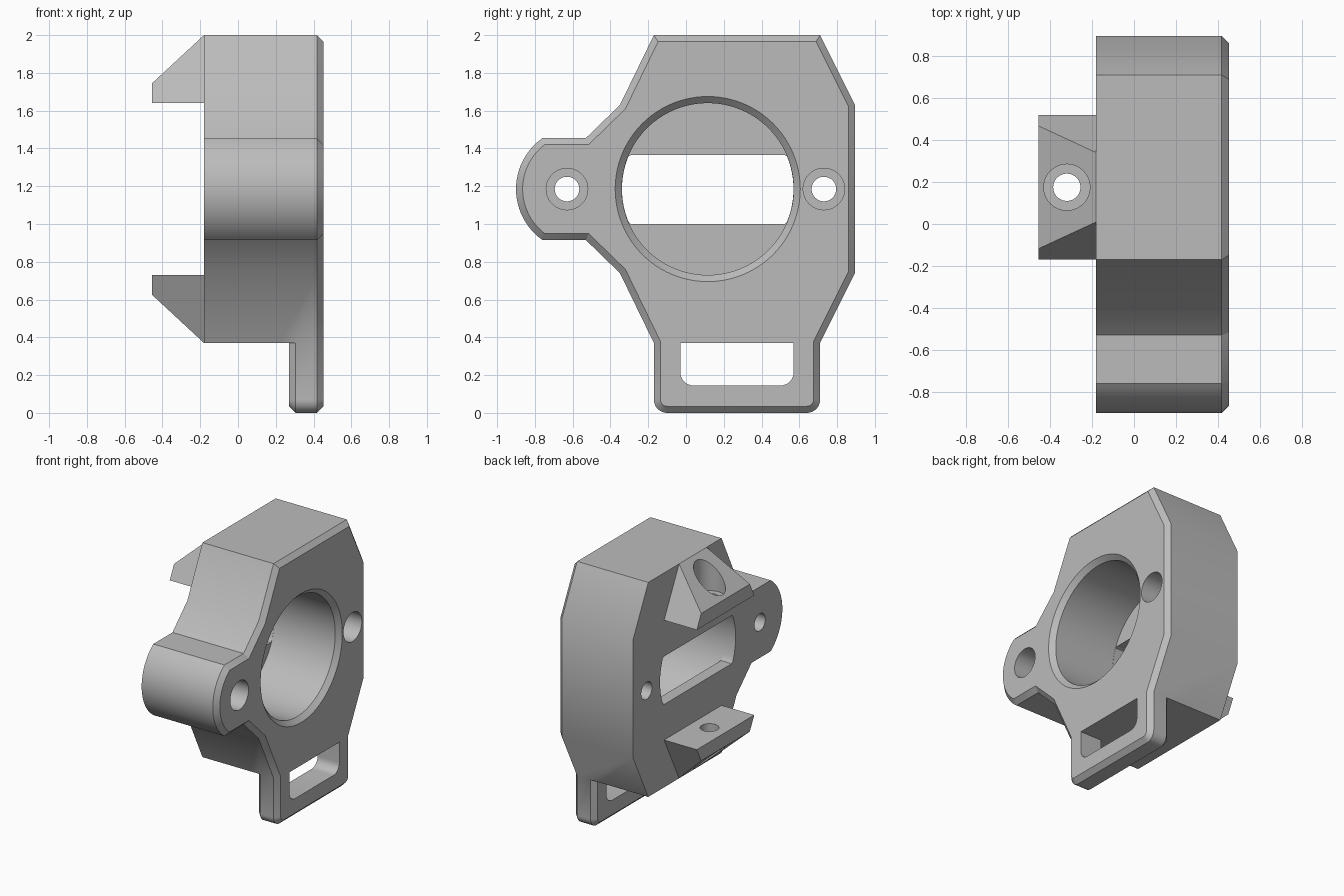
import bpy, bmesh
from math import cos, sin, pi, radians, asin
from mathutils import Vector

if "Cube" in bpy.data.objects:
    bpy.data.objects.remove(bpy.data.objects["Cube"])

grey = bpy.data.materials.new("plain grey")
grey.use_nodes = True
COLOR = (0.5, 0.5, 0.5, 1)
grey.diffuse_color = COLOR
grey.node_tree.nodes["Principled BSDF"].inputs["Base Color"].default_value = COLOR

BACK, FRONT, CHAMFER = -0.18, 0.453, 0.035
MID = 1.185           # height of the bore axis
BODY_BOTTOM, TAB_BACK = 0.37, 0.27


def make_object(name, bm):
    bmesh.ops.recalc_face_normals(bm, faces=bm.faces)
    mesh = bpy.data.meshes.new(name)
    bm.to_mesh(mesh)
    bm.free()
    mesh.materials.append(grey)
    obj = bpy.data.objects.new(name, mesh)
    bpy.context.collection.objects.link(obj)
    return obj


def arc(y, z, r, start, end, n):
    angles = [radians(start + (end - start) * i / n) for i in range(n + 1)]
    return [(y + r * cos(a), z + r * sin(a)) for a in angles]


def circle(y, z, r, n=64):
    return arc(y, z, r, 0, 360, n)[:-1]


def inset(points, d):
    """Mitred inset of a counter-clockwise outline."""
    result = []
    for i, p in enumerate(points):
        p = Vector(p)
        a = (p - Vector(points[i - 1])).normalized()
        b = (Vector(points[(i + 1) % len(points)]) - p).normalized()
        na, nb = Vector((-a.y, a.x)), Vector((-b.y, b.x))
        result.append(tuple(p + (na + nb) * d / (1 + na.dot(nb))))
    return result


def loft(name, sections, axis="x"):
    """Join equal-length outlines, each given as (position, points)."""
    bm = bmesh.new()
    rings = []
    for t, pts in sections:
        rings.append([bm.verts.new((t, a, b) if axis == "x" else (a, b, t))
                      for a, b in pts])
    bm.faces.new(rings[0])
    bm.faces.new(rings[-1])
    for r, s in zip(rings, rings[1:]):
        for i in range(len(r)):
            bm.faces.new((r[i - 1], r[i], s[i], s[i - 1]))
    return make_object(name, bm)


def cut(obj, cutter):
    cutter.hide_render = True
    mod = obj.modifiers.new("cut", "BOOLEAN")
    mod.operation, mod.solver, mod.object = "DIFFERENCE", "EXACT", cutter
    bpy.context.view_layer.objects.active = obj
    bpy.ops.object.modifier_apply(modifier=mod.name)
    bpy.data.objects.remove(cutter)


def box(y0, y1, z0, z1):
    return [(y0, z0), (y1, z0), (y1, z1), (y0, z1)]


# Housing outline with the side lug and the lower strap tab
half_angle = math_angle = asin(0.27 / 0.33) * 180 / pi
lug = arc(-0.57, MID, 0.33, 180 - half_angle, 180 + half_angle, 24)
outline = (arc(-0.10, 0.07, 0.07, 180, 270, 8) + arc(0.64, 0.07, 0.07, 270, 360, 8)
           + [(0.71, BODY_BOTTOM), (0.895, 0.74), (0.895, 1.63), (0.71, 2.0),
              (-0.17, 2.0), (-0.35, 1.63), (-0.53, 1.455)]
           + lug + [(-0.53, 0.915), (-0.35, 0.74), (-0.17, BODY_BOTTOM)])
housing = loft("housing", [(BACK, outline), (FRONT - CHAMFER, outline),
                           (FRONT, inset(outline, CHAMFER))])

# Thin the tab and chamfer its rear rim
cut(housing, loft("tab_cutter", [(BACK - 0.2, box(-0.5, 1, -0.2, BODY_BOTTOM)),
                                 (TAB_BACK, box(-0.5, 1, -0.2, BODY_BOTTOM))]))
bm = bmesh.new()
bm.from_mesh(housing.data)
bmesh.ops.remove_doubles(bm, verts=bm.verts, dist=0.0005)
rim = [e for e in bm.edges
       if all(abs(v.co.x - TAB_BACK) < 0.001 for v in e.verts)
       and min(v.co.z for v in e.verts) < BODY_BOTTOM - 0.01]
bmesh.ops.bevel(bm, geom=rim, offset=CHAMFER, segments=1, affect="EDGES",
                clamp_overlap=False)
bm.to_mesh(housing.data)
bm.free()

# Strap slot in the tab
slot = (arc(0.04, 0.215, 0.07, 180, 270, 8) + arc(0.50, 0.215, 0.07, 270, 360, 8)
        + [(0.57, BODY_BOTTOM), (-0.03, BODY_BOTTOM)])
cut(housing, loft("slot_cutter", [(0.1, slot), (0.6, slot)]))

# Main bore with chamfered mouth, and the window through the rear wall
BORE_Y, BORE_R, FLOOR = 0.115, 0.455, BACK + 0.09
bore = [(FLOOR, BORE_R), (FRONT - CHAMFER, BORE_R), (FRONT + 0.035, BORE_R + 0.07)]
cut(housing, loft("bore_cutter", [(x, circle(BORE_Y, MID, r, 96)) for x, r in bore]))
window = [(y, min(max(z, 1.0), 1.365)) for y, z in circle(BORE_Y, MID, BORE_R - 0.001, 96)]
cut(housing, loft("window_cutter", [(BACK - 0.1, window), (FLOOR + 0.05, window)]))

# Counterbored screw holes on both sides of the bore
for y in (-0.63, 0.73):
    steps = [(BACK - 0.1, 0.065), (FLOOR, 0.065), (FLOOR, 0.11), (FRONT + 0.1, 0.11)]
    cut(housing, loft("screw_cutter", [(x, circle(y, MID, r, 48)) for x, r in steps]))

# Wedge brackets on the rear, mirrored about the bore axis
CLIP_Y, CLIP_X = 0.175, -0.455
parts = [housing]
for name, flip in (("upper_bracket", 1), ("lower_bracket", -1)):
    bm = bmesh.new()
    for x, half, z in ((CLIP_X, 0.345, 1.64), (BACK, 0.345, 1.64),
                       (CLIP_X, 0.2925, 1.745), (BACK, 0.165, 2.0)):
        for side in (-1, 1):
            bm.verts.new((x, CLIP_Y + side * half, MID + flip * (z - MID)))
    bmesh.ops.convex_hull(bm, input=bm.verts)
    bmesh.ops.dissolve_limit(bm, angle_limit=0.02, verts=bm.verts, edges=bm.edges)
    bracket = make_object(name, bm)
    steps = [(1.5, 0.065), (1.72, 0.065), (1.72, 0.11), (2.2, 0.11)]
    cut(bracket, loft("bolt_cutter", [(MID + flip * (z - MID), circle(-0.32, CLIP_Y, r, 48))
                                      for z, r in steps], axis="z"))
    parts.append(bracket)

# Smooth the round walls, keep the edges crisp
bpy.ops.object.select_all(action="DESELECT")
for obj in parts:
    obj.select_set(True)
bpy.context.view_layer.objects.active = housing
bpy.ops.object.shade_smooth_by_angle(angle=radians(30))
